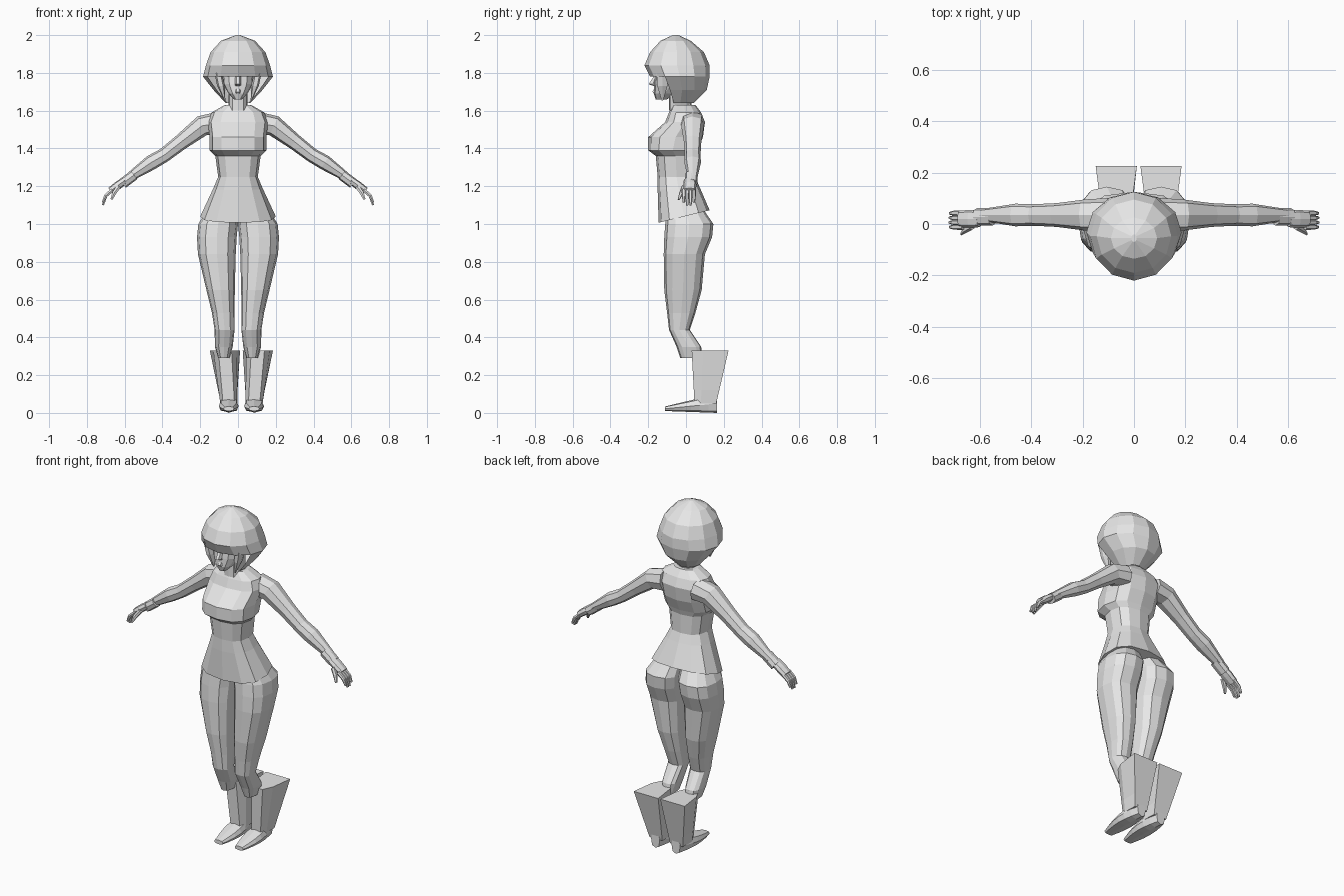
import bpy, bmesh
from math import sin, cos, pi, copysign
from mathutils import Vector

cube = bpy.data.objects.get("Cube")
if cube:
    bpy.data.objects.remove(cube)

grey = bpy.data.materials.new("plain_grey")
grey.use_nodes = True
grey.diffuse_color = (0.8, 0.8, 0.8, 1)
shader = grey.node_tree.nodes["Principled BSDF"]
shader.inputs["Base Color"].default_value = grey.diffuse_color


def loft(name, rings, start_cap=True, end_cap=True, keep=lambda row, column: True):
    """Skin a list of equal-length rings with quads."""
    bm = bmesh.new()
    rows = [[bm.verts.new(point) for point in outline] for outline in rings]
    count = len(rows[0])
    for row, (lower, upper) in enumerate(zip(rows, rows[1:])):
        for column in range(count):
            following = (column + 1) % count
            if keep(row, column):
                bm.faces.new((lower[column], lower[following], upper[following], upper[column]))
    if start_cap:
        bm.faces.new(rows[0])
    if end_cap:
        bm.faces.new(rows[-1])
    bmesh.ops.recalc_face_normals(bm, faces=bm.faces)
    mesh = bpy.data.meshes.new(name)
    bm.to_mesh(mesh)
    bm.free()
    mesh.materials.append(grey)
    bpy.context.collection.objects.link(bpy.data.objects.new(name, mesh))


def ring(centre, across, along, sides, roundness):
    """Closed outline around a centre, spanned by two half-axis vectors."""
    def soft(value):
        return copysign(abs(value) ** roundness, value) if abs(value) > 1e-6 else 0
    angles = [2 * pi * step / sides for step in range(sides)]
    return [Vector(centre) + Vector(across) * soft(cos(angle)) + Vector(along) * soft(sin(angle))
            for angle in angles]


def level(height, half_width, front, back, x=0, tilt=0, sides=12, roundness=0.8):
    """Horizontal outline; tilt raises its back edge."""
    return ring((x, (front + back) / 2, height), (half_width, 0, 0),
                (0, (back - front) / 2, tilt), sides, roundness)


def limb(name, side, path, y, depth=1, drift=0, sides=8):
    """Tube through (x, z, radius) points; depth widens it, drift moves it in y."""
    rings = []
    for index, (x, z, radius) in enumerate(path):
        before, after = path[max(index - 1, 0)], path[min(index + 1, len(path) - 1)]
        run = Vector((side * (after[0] - before[0]), 0, after[1] - before[1])).normalized()
        normal = Vector((-run.z, 0, run.x))
        rings.append(ring((side * x, y + index * drift, z), (0, radius * depth, 0),
                          normal * radius, sides, roundness=0.8))
    loft(name, rings)


def blend(start, end, amount):
    return start + (end - start) * amount


# Tunic: flared skirt, narrow waist, bust and sloping shoulders
loft("tunic", [
    level(height=1.04, half_width=.2, front=-.145, back=.125, tilt=.033),
    level(height=1.19, half_width=.13, front=-.15, back=.07, tilt=.01),
    level(height=1.25, half_width=.105, front=-.15, back=.05),
    level(height=1.36, half_width=.12, front=-.16, back=.05),
    level(height=1.39, half_width=.15, front=-.2, back=.06),
    level(height=1.46, half_width=.15, front=-.2, back=.09),
    level(height=1.54, half_width=.16, front=-.11, back=.1),
    level(height=1.59, half_width=.14, front=-.09, back=.08),
    level(height=1.63, half_width=.07, front=-.07, back=.05),
])

# Neck and face
loft("neck", [level(height=z, half_width=.05, front=-.09, back=.03) for z in (1.6, 1.75)])
loft("face", [
    level(height=1.66, half_width=.02, front=-.16, back=-.1),
    level(height=1.69, half_width=.05, front=-.17, back=-.06),
    level(height=1.74, half_width=.08, front=-.17, back=.02),
    level(height=1.86, half_width=.09, front=-.16, back=.06),
])
for name, height, rise, reach in (("nose", 1.74, .045, .03), ("lips", 1.7, .015, .01)):
    loft(name, [level(height=height + lift, half_width=.015, front=-.17 - bulge, back=-.15, sides=6)
                for lift, bulge in ((-.01, 0), (0, reach), (rise, 0))])

# Bobbed hair: full crown and fringe, open around the face below it
loft("hair", [
    level(height=2, half_width=.01, front=-.07, back=-.04, roundness=1),
    level(height=1.97, half_width=.09, front=-.135, back=.025, roundness=1),
    level(height=1.91, half_width=.145, front=-.19, back=.095, roundness=1),
    level(height=1.84, half_width=.17, front=-.22, back=.125, roundness=1),
    level(height=1.78, half_width=.185, front=-.19, back=.125, roundness=1),
    level(height=1.71, half_width=.13, front=-.15, back=.11, roundness=1),
    level(height=1.64, half_width=.065, front=-.1, back=.04, roundness=1),
], end_cap=False, keep=lambda row, column: row < 4 or column not in range(7, 11))

for side, label in ((1, "left_"), (-1, "right_")):
    # Pointed lock of hair beside the cheek
    loft(label + "hair_lock", [
        level(height=1.8, half_width=.02, front=-.16, back=-.09, x=side * .105, sides=6),
        level(height=1.73, half_width=.02, front=-.155, back=-.095, x=side * .09, sides=6),
        level(height=1.655, half_width=.003, front=-.13, back=-.12, x=side * .07, sides=6),
    ])

    # Sleeve, cuff and hand
    shoulder, upper, bicep = (.1, 1.535, .06), (.19, 1.52, .055), (.3, 1.435, .042)
    elbow, forearm, wrist = (.39, 1.365, .038), (.46, 1.325, .04), (.6, 1.23, .02)
    limb(label + "arm", side, (shoulder, upper, bicep, elbow, forearm, wrist), y=.035, depth=1.1)
    limb(label + "cuff", side, ((.55, 1.26, .028), (.61, 1.215, .028)), y=.028, depth=1.2)
    limb(label + "palm", side, (wrist, (.635, 1.205, .022), (.675, 1.175, .02)),
         y=.02, depth=1.6)
    for finger in range(4):
        drop = .015 * (finger in (1, 2))
        limb(label + "finger_" + str(finger + 1), side,
             ((.665, 1.18, .011), (.7, 1.15, .01), (.715, 1.115 - drop, .006)),
             y=.042 - .018 * finger, sides=6)
    limb(label + "thumb", side, ((.63, 1.2, .013), (.655, 1.165, .012), (.67, 1.13, .006)),
         y=-.01, drift=-.014, sides=6)

    # Trouser leg from seat to bent knee and open hem
    loft(label + "trouser_leg", [
        level(height=1.08, half_width=.08, front=-.1, back=.09, x=side * .08),
        level(height=1, half_width=.105, front=-.11, back=.145, x=side * .105),
        level(height=.93, half_width=.105, front=-.115, back=.138, x=side * .112),
        level(height=.84, half_width=.1, front=-.118, back=.1, x=side * .112),
        level(height=.65, half_width=.075, front=-.115, back=.083, x=side * .092),
        level(height=.53, half_width=.06, front=-.1, back=.05, x=side * .078),
        level(height=.44, half_width=.053, front=-.09, back=.02, x=side * .071),
        level(height=.35, half_width=.047, front=-.05, back=.08, x=side * .075),
        level(height=.29, half_width=.03, front=-.03, back=.09, x=side * .075),
    ])

    # Boot shaft widens upward and backward; both feet stand a little to the left
    shift = .018
    shaft = []
    for rise in (0, .25, 1):
        centre = shift + side * blend(.067, .087, rise)
        front_half, back_half = blend(.03, .035, rise), blend(.042, .08, rise)
        front, back = blend(.045, .03, rise), blend(.16, .225, rise)
        middle, middle_half = blend(front, back, .3), blend(.045, .062, rise)
        height = blend(.05, .33, rise)
        right_edge = [(front_half, front), (middle_half, middle), (back_half, back)]
        left_edge = [(-half, y) for half, y in reversed(right_edge)]
        shaft.append([(centre + half, y, height) for half, y in right_edge + left_edge])
    loft(label + "boot_shaft", shaft)

    # Foot tapers from heel to toe, widest at the ball
    foot = []
    for step in range(7):
        travel = step / 6
        half_height = blend(.05, .012, travel)
        half_width = .028 + .025 * sin(pi * travel)
        foot.append(ring((shift + side * .067, blend(.165, -.112, travel), half_height + .01 * travel),
                         (half_width, 0, 0), (0, 0, half_height), sides=8, roundness=0.7))
    loft(label + "boot_foot", foot)
